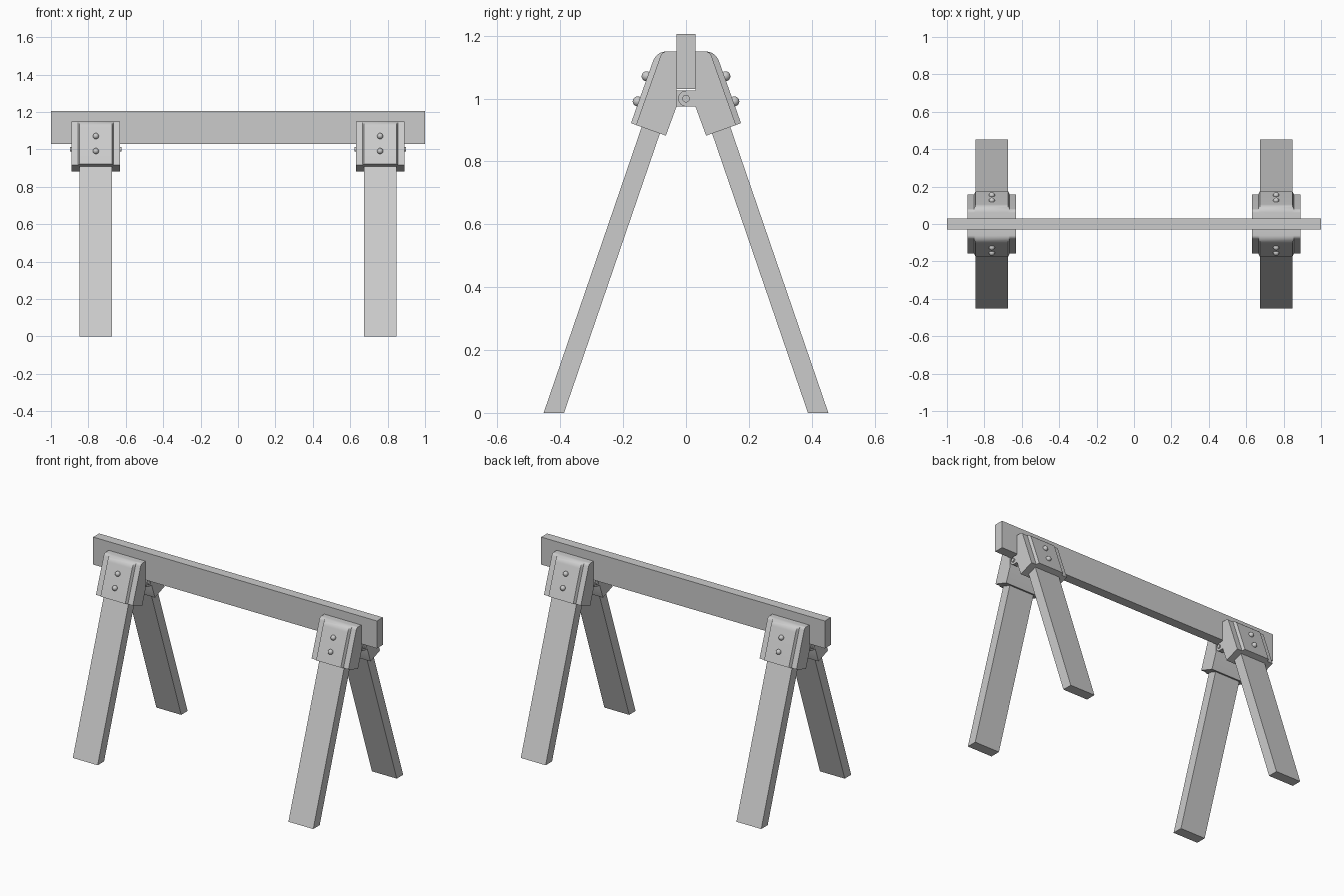
import bpy, bmesh, math
from mathutils import Matrix, Vector

if "Cube" in bpy.data.objects:
    bpy.data.objects.remove(bpy.data.objects["Cube"])


def finish(bm, name, flip, smooth=True):
    # flip turns a back part half a turn about the hinge to make the front one
    if flip is not None:
        cx, turn = flip
        bm.transform(Matrix.Translation((cx, 0, 0)) @ Matrix.Rotation(math.pi * turn, 4, 'Z'))
    bmesh.ops.recalc_face_normals(bm, faces=bm.faces[:])
    me = bpy.data.meshes.new(name)
    bm.to_mesh(me)
    bm.free()
    ob = bpy.data.objects.new(name, me)
    bpy.context.collection.objects.link(ob)
    if smooth:
        bpy.ops.object.select_all(action='DESELECT')
        bpy.context.view_layer.objects.active = ob
        ob.select_set(True)
        bpy.ops.object.shade_smooth_by_angle(angle=math.radians(32))
    return ob


def loft(bm, sections):
    # each section is (x, [(y, z), ...]) with equal point counts
    rings = [[bm.verts.new((x, y, z)) for y, z in pts] for x, pts in sections]
    n = len(rings[0])
    for a, b in zip(rings, rings[1:]):
        for i in range(n):
            j = (i + 1) % n
            bm.faces.new((a[i], a[j], b[j], b[i]))
    bm.faces.new(rings[0])
    bm.faces.new(rings[-1])


SLOPE = 0.355
TURN = math.pi / 2 - math.atan(SLOPE)


def bracket_profile(foot_y, foot_z, r):
    # rounded shoulder between the flat top and the sloping outer face
    corner = foot_y - SLOPE * (1.15 - foot_z)
    cy, cz = corner - r * math.tan(TURN / 2), 1.15 - r
    pts = [(0.03, 0.975), (0.03, 1.15)]
    for i in range(9):
        a = TURN * i / 8
        pts.append((cy + r * math.sin(a), cz + r * math.cos(a)))
    return pts + [(foot_y, foot_z), (0.064, 0.882)]


flange = bracket_profile(0.159, 0.916, 0.022)
raised = bracket_profile(0.175, 0.922, 0.046)

# top beam
bm = bmesh.new()
beam = [(-0.03, 1.03), (0.03, 1.03), (0.03, 1.205), (-0.03, 1.205)]
loft(bm, [(-1, beam), (1, beam)])
finish(bm, "top_beam", None, False)

for end, cx in (("left", -0.76), ("right", 0.76)):
    for turn, side in enumerate(("back", "front")):
        place = (cx, turn)
        label = f"{end}_{side}"

        # splayed leg
        bm = bmesh.new()
        leg = [(0.388, 0), (0.453, 0), (0.453 - 0.343 * 1.08, 1.08), (0.388 - 0.343 * 1.03, 1.03)]
        loft(bm, [(-0.0875, leg), (0.0875, leg)])
        finish(bm, label + "_leg", place, False)

        # bracket with raised middle panel
        bm = bmesh.new()
        loft(bm, [(-0.13, flange), (-0.095, flange), (-0.087, raised),
                  (0.087, raised), (0.095, flange), (0.13, flange)])
        finish(bm, label + "_bracket", place)

        # interleaved hinge knuckles
        bm = bmesh.new()
        tab = [(0.04, 0.975), (0.04, 1.025)]
        for i in range(13):
            a = math.pi / 2 + math.pi * i / 12
            tab.append((0.025 * math.cos(a), 1.0 + 0.025 * math.sin(a)))
        for x0, x1 in ((0.095, 0.13), (-0.06, -0.025)):
            loft(bm, [(x0, tab), (x1, tab)])
        finish(bm, label + "_knuckles", place)

        # domed bolts
        bm = bmesh.new()
        normal = Vector((0, 1, SLOPE)).normalized()
        rot = normal.to_track_quat('Z', 'Y').to_matrix().to_4x4()
        for z in (1.07, 0.99):
            y = 0.175 - SLOPE * (z - 0.922)
            bmesh.ops.create_uvsphere(
                bm, u_segments=20, v_segments=10, radius=0.016,
                matrix=Matrix.Translation(Vector((0, y, z)) + normal * 0.003) @ rot)
        finish(bm, label + "_bolts", place)

    # hinge pin
    bm = bmesh.new()
    bmesh.ops.create_cone(bm, cap_ends=True, segments=20, radius1=0.012, radius2=0.012, depth=0.274,
                          matrix=Matrix.Translation((0, 0, 1.0)) @ Matrix.Rotation(math.pi / 2, 4, 'Y'))
    finish(bm, end + "_hinge_pin", (cx, 0))
